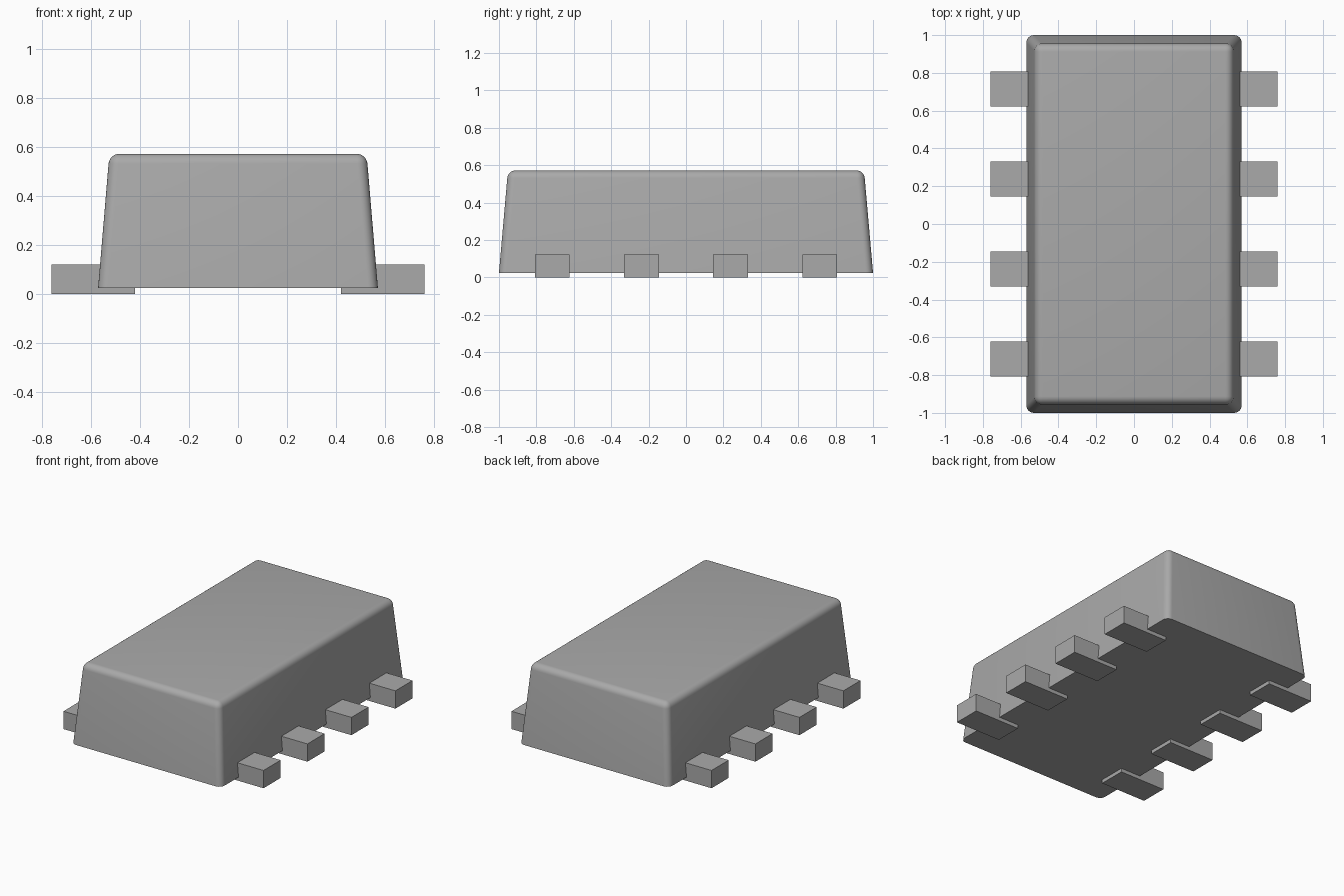
import bpy, bmesh

if "Cube" in bpy.data.objects:
    bpy.data.objects.remove(bpy.data.objects["Cube"])

def material(name, value):
    m = bpy.data.materials.new(name)
    m.diffuse_color = (value, value, value, 1)
    m.use_nodes = True
    m.node_tree.nodes["Principled BSDF"].inputs["Base Color"].default_value = m.diffuse_color
    return m

grey = material("plain grey", 0.4)

def tapered_box(name, x, y, z, top=(1, 1), radius=0):
    """Box from (min, max) ranges; top scales the upper face in x and y."""
    bm = bmesh.new()
    bmesh.ops.create_cube(bm, size=1)
    for v in bm.verts:
        sx, sy = top if v.co.z > 0 else (1, 1)
        v.co.x = sum(x) / 2 + v.co.x * sx * (x[1] - x[0])
        v.co.y = sum(y) / 2 + v.co.y * sy * (y[1] - y[0])
        v.co.z = z[1] if v.co.z > 0 else z[0]
    if radius:
        # Round everything except the bottom rim
        edges = [e for e in bm.edges if max(v.co.z for v in e.verts) > z[0] + 0.01]
        bmesh.ops.bevel(bm, geom=edges, offset=radius, offset_type='OFFSET',
                        segments=6, profile=0.5, affect='EDGES')
    bmesh.ops.recalc_face_normals(bm, faces=bm.faces[:])
    me = bpy.data.meshes.new(name)
    bm.to_mesh(me)
    bm.free()
    me.materials.append(grey)
    ob = bpy.data.objects.new(name, me)
    bpy.context.collection.objects.link(ob)
    return ob

# Moulded package body with drafted sides
body = tapered_box("package_body", (-0.57, 0.57), (-1, 1), (0.025, 0.572),
                   top=(0.524 / 0.57, 0.952), radius=0.04)
bpy.context.view_layer.objects.active = body
body.select_set(True)
bpy.ops.object.shade_smooth_by_angle(angle=0.6)

# Four flat contact leads along each long side
for side, label in ((-1, "left"), (1, "right")):
    for i in range(4):
        y = (i - 1.5) * 0.477
        x = sorted((side * 0.42, side * 0.76))
        tapered_box(f"{label}_lead_{i + 1}", x, (y - 0.093, y + 0.093), (0, 0.122))
